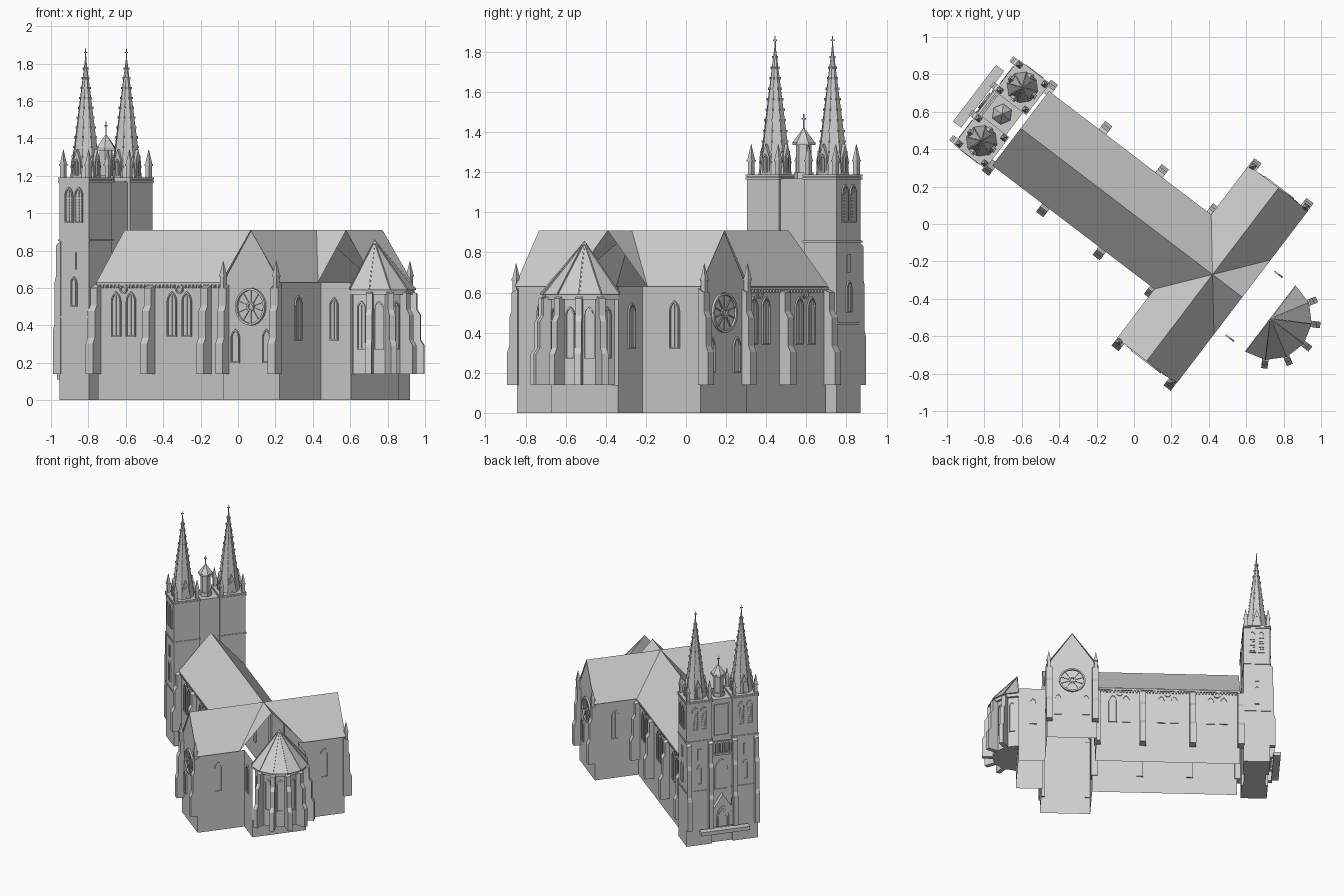
import bpy, bmesh
from math import sin, cos, pi, radians
from mathutils import Matrix, Vector

cube = bpy.data.objects.get("Cube")
if cube:
    bpy.data.objects.remove(cube)

stone = bpy.data.materials.new("grey_stone")
stone.use_nodes = True
COLOR = (0.62, 0.62, 0.62, 1)
stone.diffuse_color = COLOR
stone.node_tree.nodes["Principled BSDF"].inputs["Base Color"].default_value = COLOR

# Plan frame: local x runs along the nave towards the apse, origin at the crossing
PLAN = Matrix.Translation((0.42, -0.27, 0)) @ Matrix.Rotation(radians(-37.3), 4, 'Z')
EAST, NORTH, WEST, SOUTH = 0, pi / 2, pi, -pi / 2
EAVE, RIDGE, GROUND = 0.63, 0.91, 0.14
TOWER_X, TOWER_Y, TOWER_R, TOWER_TOP = -1.415, 0.18, 0.1, 1.19
APSE_X, APSE_R = 0.39, 0.19


def finish(bm, name):
    bmesh.ops.recalc_face_normals(bm, faces=bm.faces)
    mesh = bpy.data.meshes.new(name)
    bm.to_mesh(mesh)
    bm.free()
    mesh.materials.append(stone)
    ob = bpy.data.objects.new(name, mesh)
    ob.matrix_world = PLAN
    bpy.context.collection.objects.link(ob)


def at(x, y, z=0.0, angle=0.0):
    """Wall frame: local x points out of the wall, y along it."""
    return Matrix.Translation((x, y, z)) @ Matrix.Rotation(angle, 4, 'Z')


def face(bm, pts, m=Matrix()):
    bm.faces.new([bm.verts.new(m @ Vector(p)) for p in pts])


def loft(bm, m, rings, caps=True):
    loops = [[bm.verts.new(m @ Vector(p)) for p in ring] for ring in rings]
    n = len(loops[0])
    for a, b in zip(loops, loops[1:]):
        for i in range(n):
            j = (i + 1) % n
            bm.faces.new((a[i], a[j], b[j], b[i]))
    if caps:
        bm.faces.new(loops[0][::-1])
        bm.faces.new(loops[-1])


def prism(bm, m, profile, half):
    """Profile in local x-z, extruded along the wall."""
    loft(bm, m, [[(x, y, z) for x, z in profile] for y in (-half, half)])


def slab(bm, m, profile, x0, x1):
    """Profile in local y-z, extruded outwards."""
    loft(bm, m, [[(x, y, z) for y, z in profile] for x in (x0, x1)])


def box(bm, m, x0, x1, half, z0, z1):
    prism(bm, m, [(x0, z0), (x1, z0), (x1, z1), (x0, z1)], half)


def cone(bm, m, r0, r1, z0, z1, n=8):
    d = z1 - z0
    bmesh.ops.create_cone(bm, cap_ends=True, segments=n, radius1=r0, radius2=r1, depth=d,
                          matrix=m @ Matrix.Translation((0, 0, z0 + d / 2)) @ Matrix.Rotation(pi / n, 4, 'Z'))


def arch(a, h, z=0.0):
    """Pointed arch outline with half width a and height h."""
    spring = h - 1.732 * a
    side = [(a, z)] + [(-a + 2 * a * cos(t), z + spring + 2 * a * sin(t))
                       for t in (k * pi / 15 for k in range(5))]
    return side + [(0, z + h)] + [(-y, q) for y, q in reversed(side)]


def circle(r, n=20):
    return [(r * cos(2 * pi * i / n), r * sin(2 * pi * i / n)) for i in range(n)]


def frame(bm, m, outer, inner, d=0.009):
    """Raised moulding around a slightly sunk pane."""
    rings = [[(x, y, z) for y, z in o] for x, o in ((0, outer), (d, outer), (d, inner), (0.002, inner))]
    loft(bm, m, rings, caps=False)
    face(bm, rings[-1], m)


def window(bm, m, a, h, mullion=True):
    frame(bm, m, arch(a, h), arch(a - 0.007, h - 0.016, 0.006))
    if mullion:
        box(bm, m, 0, 0.006, 0.002, 0, h - 0.02)


def buttress(bm, m, top, d=0.06, half=0.024):
    """Three set-backs with sloping weatherings."""
    z1, z2 = GROUND + (top - GROUND) * 0.34, GROUND + (top - GROUND) * 0.7
    prism(bm, m, [(-0.01, GROUND), (d, GROUND), (d, z1), (d * 0.75, z1 + 0.03), (d * 0.75, z2),
                  (d * 0.5, z2 + 0.03), (d * 0.5, top - 0.02), (-0.01, top)], half)


def pinnacle(bm, m, z, h, r=0.017):
    cone(bm, m, r, r, z, z + h * 0.45, 4)
    cone(bm, m, r * 1.35, r * 1.35, z + h * 0.42, z + h * 0.48, 4)
    cone(bm, m, r * 1.15, 0.001, z + h * 0.48, z + h, 4)


def finial(bm, m, z, h):
    cone(bm, m, 0.004, 0.003, z, z + h, 6)
    box(bm, m, -0.003, 0.003, 0.011, z + h * 0.65, z + h * 0.75)


# Nave, transept and choir walls are open shells; roofs meet in valleys at the crossing
walls, roof = bmesh.new(), bmesh.new()


def wall(x0, y0, x1, y1, top=EAVE):
    face(walls, [(x0, y0, 0), (x1, y1, 0), (x1, y1, top), (x0, y0, top)])


for s in (-1, 1):
    wall(-1.29, s * 0.235, -0.19, s * 0.235)
    wall(0.19, s * 0.21, APSE_X, s * 0.21)
    wall(-0.19, s * 0.235, -0.19, s * 0.575)
    wall(0.19, s * 0.21, 0.19, s * 0.575)
    y = s * 0.575
    face(walls, [(-0.19, y, 0), (0.19, y, 0), (0.19, y, EAVE), (0, y, RIDGE - 0.004), (-0.19, y, EAVE)])
    edge = s * 0.25
    face(roof, [(-1.29, edge, EAVE), (-0.2, edge, EAVE), (0, 0, RIDGE), (-1.29, 0, RIDGE)])
    face(roof, [(0.2, edge, EAVE), (0, 0, RIDGE), (0.2, 0, RIDGE)])
    for t in (-0.2, 0.2):
        face(roof, [(t, edge, EAVE), (t, s * 0.582, EAVE), (0, s * 0.582, RIDGE), (0, 0, RIDGE)])
wall(APSE_X, -0.21, APSE_X, 0.21, GROUND)
bmesh.ops.remove_doubles(roof, verts=roof.verts, dist=0.0005)
finish(walls, "church_walls")
finish(roof, "cross_roof")

# Nave buttresses, paired windows, round lights and eaves
butts, wins, trim = bmesh.new(), bmesh.new(), bmesh.new()
for s, ang in ((1, NORTH), (-1, SOUTH)):
    y = s * 0.235
    for x in (-1.295, -0.93, -0.55, -0.205):
        buttress(butts, at(x, y, 0, ang), 0.62, 0.07)
    for x in (-1.115, -0.74, -0.375):
        for dx in (-0.05, 0.05):
            window(wins, at(x + dx, y, 0.34, ang), 0.032, 0.24)
        frame(wins, at(x, y, 0.595, ang), circle(0.025), circle(0.017))
    box(trim, at(-0.74, y, 0, ang), 0, 0.014, 0.55, 0.615, 0.629)
    for i in range(44):
        box(trim, at(-1.28 + i * 0.025, y, 0, ang), 0, 0.01, 0.006, 0.6, 0.615)
    window(wins, at(0.28, s * 0.21, 0.32, ang), 0.028, 0.23)

    # Transept ends: rose window, low lights, pinnacled corner buttresses
    end = s * 0.575
    rose = at(0, end, 0.5, ang)
    frame(wins, rose, circle(0.1, 28), circle(0.088, 28), 0.014)
    frame(wins, rose, circle(0.025, 14), circle(0.015, 14), 0.012)
    for k in range(10):
        spoke = rose @ Matrix.Rotation(k * pi / 5, 4, 'X')
        box(wins, spoke, 0, 0.008, 0.003, 0.022, 0.09)
    for t in (-1, 1):
        window(wins, at(t * 0.105, end, 0.2, ang), 0.028, 0.18, False)
        buttress(butts, at(t * 0.175, end, 0, ang), 0.62, 0.055)
        pinnacle(butts, at(t * 0.178, end + s * 0.015), 0.6, 0.145)
        window(wins, at(t * 0.19, s * 0.415, 0.32, EAST if t > 0 else WEST), 0.03, 0.24)
finish(trim, "eaves_cornice")

# Apse: half of a twelve-sided drum with a faceted cone roof
apse, apse_roof = bmesh.new(), bmesh.new()
corner = [(cos(k * pi / 6), sin(k * pi / 6)) for k in range(-3, 4)]
loft(apse, at(APSE_X, 0), [[(APSE_R * c, APSE_R * s, z) for c, s in corner] for z in (GROUND, 0.59)])
loft(apse, at(APSE_X, 0), [[(0.21 * c, 0.21 * s, z) for c, s in corner] for z in (0.565, 0.59)])
loft(apse_roof, at(APSE_X, 0), [[(0.222 * c, 0.222 * s, 0.59) for c, s in corner],
                                [(0.001 * c, 0.001 * s, 0.85) for c, s in corner]])
for k in range(6):
    ang = (k - 2.5) * pi / 6
    r = APSE_R * cos(pi / 12)
    window(wins, at(APSE_X + r * cos(ang), r * sin(ang), 0.27, ang), 0.024, 0.26)
for k, (c, s) in enumerate(corner):
    ang = (k - 3) * pi / 6
    if abs(s) < 0.99:
        buttress(butts, at(APSE_X + APSE_R * c, APSE_R * s, 0, ang), 0.59, 0.078, 0.017)
    prism(apse_roof, at(APSE_X, 0, 0, ang), [(0.222, 0.588), (0.222, 0.598), (0, 0.858), (0, 0.848)], 0.003)
finish(apse, "apse_walls")
finish(apse_roof, "apse_roof")

# Twin west towers
towers, spires, belfry = bmesh.new(), bmesh.new(), bmesh.new()
for s, ang in ((1, NORTH), (-1, SOUTH)):
    m = at(TOWER_X, s * TOWER_Y)
    box(towers, m, -TOWER_R, TOWER_R, TOWER_R, 0, TOWER_TOP)
    for z in (0.44, 0.85, 1.165, 1.18):
        e = TOWER_R + 0.006
        box(towers, m, -e, e, e, z, z + 0.01)
    # Belfry openings with louvres, and smaller lights below
    sides = (at(TOWER_X, s * (TOWER_Y + TOWER_R), 0, ang),
             at(TOWER_X - TOWER_R, s * TOWER_Y, 0, WEST))
    for side in sides:
        for dy in (-0.033, 0.033):
            w = side @ Matrix.Translation((0, dy, 0.95))
            window(belfry, w, 0.026, 0.19)
            for k in range(8):
                box(belfry, w, 0, 0.006, 0.019, 0.015 + k * 0.016, 0.021 + k * 0.016)
        window(belfry, side @ Matrix.Translation((0, 0, 0.5)), 0.02, 0.16, False)
        slab(belfry, side, [(-0.014, 0.7), (0.014, 0.7), (0.014, 0.79), (-0.014, 0.79)], 0, 0.006)
    for y in (0.265, 0.095):
        buttress(butts, at(TOWER_X - TOWER_R, s * y, 0, WEST), 0.85, 0.04, 0.017)
    # Spire with crockets, gabled dormers and corner pinnacles
    cone(spires, m, 0.085, 0.004, TOWER_TOP, 1.82)
    finial(spires, m, 1.81, 0.07)
    for k in range(8):
        rib = m @ Matrix.Rotation((k + 0.5) * pi / 4, 4, 'Z')
        for j in range(1, 12):
            r, z = 0.085 - 0.0068 * j, TOWER_TOP + 0.0525 * j
            box(spires, rib, r - 0.004, r + 0.005, 0.003, z, z + 0.012)
    for k in range(4):
        d = m @ Matrix.Rotation(k * pi / 2, 4, 'Z')
        slab(spires, d, [(-0.022, 1.19), (0.022, 1.19), (0.022, 1.28), (0, 1.34), (-0.022, 1.28)], 0.03, 0.08)
        window(spires, d @ Matrix.Translation((0.08, 0, 1.2)), 0.013, 0.09, False)
        p = d @ Matrix.Translation((0.085, 0.085, 0))
        pinnacle(spires, p, TOWER_TOP, 0.15)
finish(towers, "towers")
finish(spires, "spires")
finish(belfry, "tower_openings")

# Centre bay between the towers with a small hexagonal turret
bay, mid = bmesh.new(), at(TOWER_X, 0)
box(bay, mid, -0.08, 0.085, 0.082, 0, 1.17)
west = at(TOWER_X - 0.08, 0, 0, WEST)
slab(bay, west, [(-0.08, 0.72), (0.08, 0.72), (0.08, 0.735), (-0.08, 0.735)], 0, 0.03)
slab(bay, west, [(-0.08, 0.82), (0.08, 0.82), (0.08, 0.835), (-0.08, 0.835)], 0.015, 0.03)
for k in range(9):
    box(bay, west @ Matrix.Translation((0, -0.072 + k * 0.018, 0)), 0.018, 0.026, 0.004, 0.735, 0.82)
frame(bay, west, [(-0.06, 0.87), (0.06, 0.87), (0.06, 1.13), (-0.06, 1.13)],
      [(-0.05, 0.88), (0.05, 0.88), (0.05, 1.12), (-0.05, 1.12)])
window(bay, west @ Matrix.Translation((0, 0, 0.43)), 0.055, 0.25)
cone(bay, mid, 0.05, 0.05, 1.17, 1.2, 6)
cone(bay, mid, 0.038, 0.038, 1.2, 1.34, 6)
cone(bay, mid, 0.058, 0.058, 1.335, 1.35, 6)
cone(bay, mid, 0.055, 0.003, 1.35, 1.42, 6)
finial(bay, mid, 1.41, 0.08)
finish(bay, "centre_bay")

# Gabled west door and its landing
door = bmesh.new()
slab(door, west, [(-0.07, GROUND), (0.07, GROUND), (0.07, 0.29), (0, 0.4), (-0.07, 0.29)], 0, 0.035)
for k in range(3):
    step = west @ Matrix.Translation((0.035 - k * 0.001, 0, GROUND))
    a = 0.05 - k * 0.012
    frame(door, step, arch(a, 0.17 - k * 0.025), arch(a - 0.006, 0.155 - k * 0.025), 0.009 - k * 0.002)
for y in (-0.075, 0.075):
    pinnacle(door, west @ Matrix.Translation((0.025, y, 0)), GROUND, 0.24, 0.013)
box(door, west, 0.05, 0.105, 0.19, 0.11, GROUND)
finish(door, "west_door")

finish(butts, "buttresses")
finish(wins, "windows")
